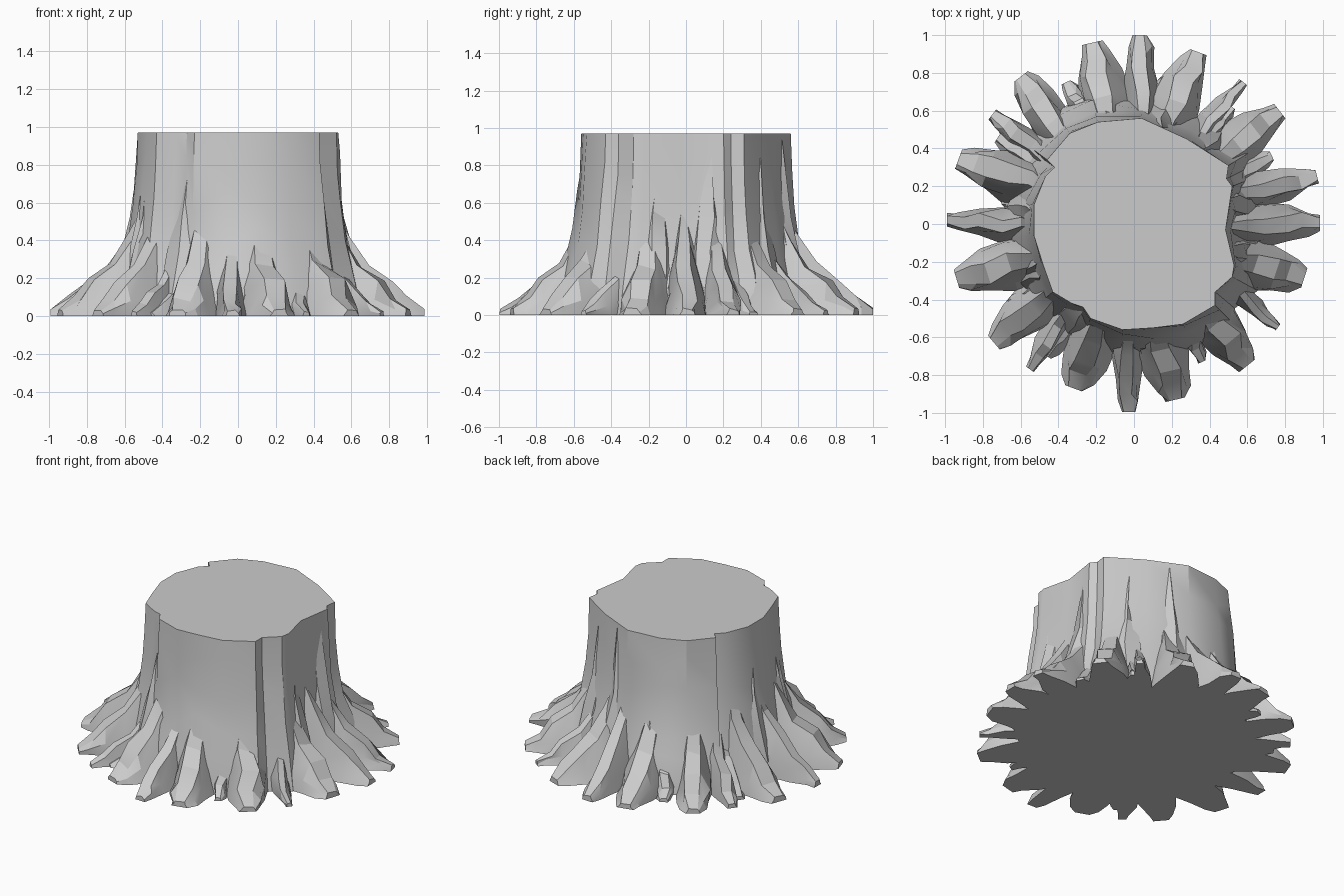
import bpy, bmesh, math, random
from mathutils import Vector

if "Cube" in bpy.data.objects:
    bpy.data.objects.remove(bpy.data.objects["Cube"])

random.seed(7)


def make_object(name, rings, angle=28):
    """Loft a list of equal-sized closed rings and cap both ends."""
    bm = bmesh.new()
    rows = [[bm.verts.new(p) for p in ring] for ring in rings]
    n = len(rows[0])
    for a, b in zip(rows, rows[1:]):
        for i in range(n):
            j = (i + 1) % n
            bm.faces.new((a[i], a[j], b[j], b[i]))
    bm.faces.new(rows[0][::-1])
    bm.faces.new(rows[-1])
    bmesh.ops.recalc_face_normals(bm, faces=bm.faces[:])
    mesh = bpy.data.meshes.new(name)
    bm.to_mesh(mesh)
    bm.free()
    obj = bpy.data.objects.new(name, mesh)
    bpy.context.collection.objects.link(obj)
    bpy.context.view_layer.objects.active = obj
    obj.select_set(True)
    bpy.ops.object.shade_smooth_by_angle(angle=math.radians(angle))
    obj.select_set(False)
    return obj


# Trunk: irregular cut outline, flaring towards the ground
outline = [(.04, .56), (.28, .45), (.50, .31), (.49, .24), (.52, .20), (.485, -.03),
           (.53, -.22), (.52, -.28), (.43, -.36), (.43, -.43), (.26, -.53), (.1, -.55),
           (-.06, -.56), (-.23, -.50), (-.27, -.44), (-.33, -.42), (-.43, -.36),
           (-.48, -.22), (-.53, -.06), (-.53, .10), (-.47, .25), (-.42, .30),
           (-.46, .34), (-.34, .48), (-.19, .54)]
levels = [(0, 1.26, .02), (.2, 1.18, .03), (.40, 1.09, .02), (.62, 1.045, .012),
          (.8, 1.012, .006), (.97, 1, 0)]
rings = []
for z, s, jit in levels:
    ring = []
    for x, y in outline:
        k = s + random.uniform(-jit, jit)
        dz = random.uniform(-.07, .07) if 0 < z < .9 else 0
        ring.append((x * k, y * k, z + dz))
    rings.append(ring)
make_object("trunk", rings)


def root(name, tip, width=1.0, height=1.0, jit=.018, bend=0.0):
    """Ridged root running down from the trunk to a blunt tip."""
    x, y = tip
    length, ang = math.hypot(x, y), math.atan2(y, x)
    # fraction of run, ridge height, half width at ground, ridge half width
    rows = [(0, .60, .09, .015), (.2, .43, .11, .03), (.40, .28, .11, .04),
            (.66, .19, .09, .045), (.88, .10, .065, .04), (1, .035, .042, .025)]
    rings = []
    for i, (t, z, w, cw) in enumerate(rows):
        r = .5 + (length - .5) * t
        a = ang + bend * (1 - t)
        d = Vector((math.cos(a), math.sin(a), 0))
        s = Vector((-d.y, d.x, 0))
        j = jit if i < 5 else .006
        q = lambda: random.uniform(-j, j)
        z, w, cw = z * height, w * width, cw * width
        off = q()
        back = .035 if i == 4 else 0   # crest sits behind the blunt toe
        pts = [(-w + q(), 0, 0), (-w * .8 + q(), z * .45 + q() * .6, 0),
               (-cw + off, z + q(), back), (cw + off, z * .93 + q(), back),
               (w * .8 + q(), z * .4 + q() * .6, 0), (w + q(), 0, 0)]
        rings.append([d * (r - b) + s * u + Vector((0, 0, max(0, h)))
                      for u, h, b in pts])
    return make_object(name, rings, 20)


# Large roots: tip x, tip y, width, height, bend
large = [(.985, .01, 1, .95, -.03), (.97, .25, .9, .9, .04), (.77, .60, 1.1, 1, 0),
         (.34, .91, 1.2, .95, .06), (.03, 1.0, .9, 1, -.03), (-.22, .96, 1.25, .95, .03),
         (-.60, .78, 1.1, 1, .05), (-.75, .58, .8, .85, 0), (-.93, .34, 1.25, 1, -.05),
         (-.99, .02, .8, .95, .04), (-.94, -.29, 1.25, 1.05, .02),
         (-.74, -.63, 1.15, 1, -.03), (-.32, -.87, 1.2, 1, .03),
         (-.03, -.995, .8, .85, -.03), (.22, -.93, 1.25, 1.05, -.02),
         (.60, -.75, 1.2, 1.05, .04), (.90, -.29, 1.25, 1, -.03)]
for i, (x, y, w, h, b) in enumerate(large):
    root(f"large_root_{i + 1}", (x, y), w, h, bend=b)

# Thin roots and splinters filling the gaps
small = [(.58, .75), (.52, .62), (-.36, .75), (-.55, -.77), (-.20, -.79), (-.46, -.70),
         (.36, -.73), (.76, -.55), (.72, -.13), (.73, .36), (.17, .78), (-.10, .74),
         (-.70, .12), (-.72, -.13), (-.66, -.42), (.08, -.76), (.72, .13), (-.72, .46)]
for i, tip in enumerate(small):
    root(f"small_root_{i + 1}", tip, random.uniform(.45, .65), random.uniform(.5, .8),
         jit=.014, bend=random.uniform(-.08, .08))

# Bark ridges: slim wedges that swell out of the trunk and vanish upward
for i, deg in enumerate((-152, -118, -74, -50, -18, 14, 47, 75, 105, 138, 172, 205)):
    a = math.radians(deg + random.uniform(-4, 4))
    d = Vector((math.cos(a), math.sin(a), 0))
    s = Vector((-d.y, d.x, 0))
    top = random.uniform(.7, .95)
    rings = []
    for z, r, w in ((.1, .68, .10), (.34, .625, .085), (.52, .58, .06), (top, .535, .015)):
        lean = random.uniform(-.02, .02)
        rings.append([d * .45 - s * w + Vector((0, 0, z)),
                      d * (r - .04) - s * w + Vector((0, 0, z)),
                      d * r + s * lean + Vector((0, 0, z)),
                      d * (r - .04) + s * w + Vector((0, 0, z)),
                      d * .45 + s * w + Vector((0, 0, z))])
    make_object(f"bark_ridge_{i + 1}", rings, 25)
